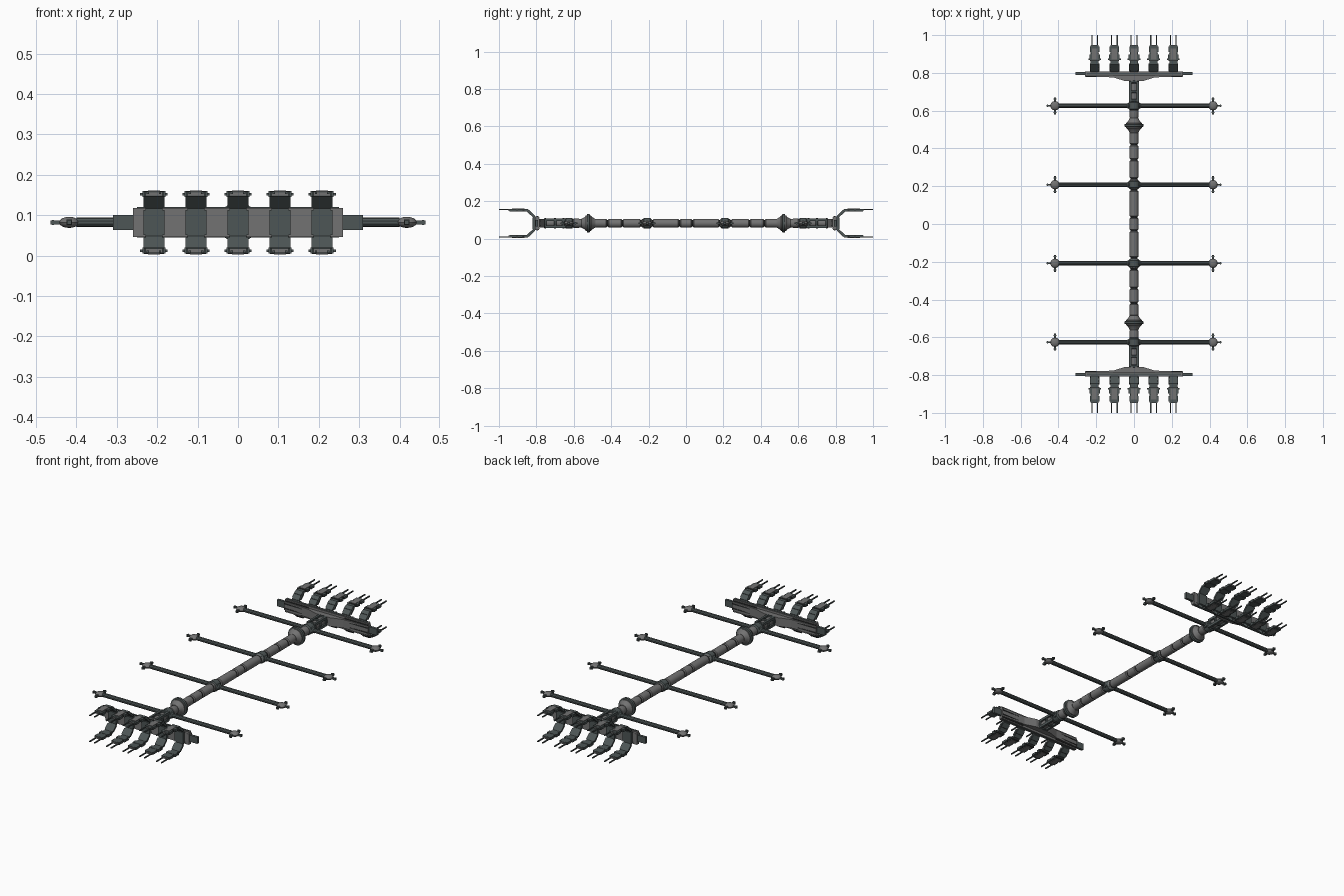
import bpy, bmesh, math
from mathutils import Matrix, Vector

if "Cube" in bpy.data.objects:
    bpy.data.objects.remove(bpy.data.objects["Cube"])

MID = 0.082  # height of the central axis; every part has its origin there


def material(name, colour):
    m = bpy.data.materials.new(name)
    m.use_nodes = True
    m.diffuse_color = (*colour, 1)
    m.node_tree.nodes["Principled BSDF"].inputs["Base Color"].default_value = (*colour, 1)
    return m


GREY = material("mid grey", (0.17, 0.17, 0.17))
SLATE = material("dark slate", (0.075, 0.092, 0.092))
DARK = material("charcoal", (0.035, 0.038, 0.038))


def finish(name, bm, mat, mirror="", smooth=False):
    """Turn a bmesh into an object, mirrored across the named axes."""
    bmesh.ops.recalc_face_normals(bm, faces=bm.faces)
    mesh = bpy.data.meshes.new(name)
    bm.to_mesh(mesh)
    bm.free()
    mesh.materials.append(mat)
    ob = bpy.data.objects.new(name, mesh)
    bpy.context.collection.objects.link(ob)
    ob.location.z = MID
    if mirror:
        mod = ob.modifiers.new("Mirror", "MIRROR")
        mod.use_axis = [a in mirror for a in "xyz"]
        mod.use_mirror_merge = False
    if smooth:
        bpy.ops.object.select_all(action="DESELECT")
        ob.select_set(True)
        bpy.context.view_layer.objects.active = ob
        bpy.ops.object.shade_smooth_by_angle(angle=math.radians(35))
    return ob


def add_box(bm, centre, size):
    bmesh.ops.create_cube(bm, size=1, matrix=Matrix.Translation(centre) @ Matrix.Diagonal((*size, 1)))


def boxes(name, parts, mat, mirror=""):
    bm = bmesh.new()
    for centre, size in parts:
        add_box(bm, centre, size)
    return finish(name, bm, mat, mirror)


def lathe(name, profile, mat, axis="y", offset=(0, 0, 0), mirror="", sides=16):
    """Capped turned shape; the profile holds (position along axis, radius)."""
    bm = bmesh.new()
    rings = []
    for pos, r in profile:
        ring = []
        for i in range(sides):
            a = 2 * math.pi * (i + 0.5) / sides
            u, v = r * math.cos(a), r * math.sin(a)
            p = (u, pos, v) if axis == "y" else (pos, u, v)
            ring.append(bm.verts.new(Vector(p) + Vector(offset)))
        rings.append(ring)
    for a, b in zip(rings, rings[1:]):
        for i in range(sides):
            j = (i + 1) % sides
            bm.faces.new((a[i], a[j], b[j], b[i]))
    bm.faces.new(rings[0])
    bm.faces.new(rings[-1])
    return finish(name, bm, mat, mirror, True)


def add_prism(bm, points, lo, hi, axis):
    """Extrude a flat outline: axis x takes (y, z) points, axis z takes (x, y)."""
    def at(p, d):
        return (d, *p) if axis == "x" else (*p, d)
    a = [bm.verts.new(at(p, lo)) for p in points]
    b = [bm.verts.new(at(p, hi)) for p in points]
    bm.faces.new(a)
    bm.faces.new(b)
    for i in range(len(a)):
        j = (i + 1) % len(a)
        bm.faces.new((a[i], a[j], b[j], b[i]))


# Spine: tube modules separated by grooves
joints = [-0.035, 0.035, 0.18, 0.24, 0.34, 0.42, 0.49]
for k, (a, b) in enumerate(zip(joints, joints[1:])):
    lathe(f"spine_module_{k}", [(a + .003, .019), (a + .007, .024), (b - .007, .024), (b - .003, .019)],
          GREY, mirror="y" if k else "")
lathe("spine_core", [(-.76, .018), (.76, .018)], DARK)

# Rotary flange between the spine and each end boom
lathe("flange_body", [(.485, .024), (.5, .032), (.508, .042), (.535, .042), (.543, .032), (.56, .024)],
      GREY, mirror="y", sides=20)
lathe("flange_rim", [(.513, .042), (.515, .05), (.528, .05), (.53, .042)], SLATE, mirror="y", sides=20)

# End boom: tube framed by rails and clamp rings
lathe("boom_tube", [(.56, .022), (.575, .025), (.6, .025), (.605, .021), (.76, .021)], GREY, mirror="y")
boxes("boom_rails", [((.02, .7, .019), (.012, .11, .014))], SLATE, "xyz")
for k, y in enumerate((.655, .7, .752)):
    lathe(f"boom_clamp_{k}", [(y - .007, .024), (y - .004, .028), (y + .004, .028), (y + .007, .024)],
          SLATE, mirror="y")

# Cross arms with collars and end pods
for name, y in (("inner", .208), ("outer", .626)):
    lathe(f"{name}_collar", [(y - .022, .023), (y - .016, .03), (y + .016, .03), (y + .022, .023)],
          SLATE, mirror="y", sides=12)
    lathe(f"{name}_arm", [(-.4, .0115), (.4, .0115)], SLATE, "x", (0, y, 0), "y", 10)
    lathe(f"{name}_arm_root", [(-.036, .012), (-.03, .017), (.03, .017), (.036, .012)],
          SLATE, "x", (0, y, 0), "y", 10)
    bm = bmesh.new()
    bmesh.ops.create_uvsphere(bm, u_segments=16, v_segments=8, radius=.025,
                              matrix=Matrix.Translation((.418, y, 0)) @ Matrix.Diagonal((1, 1, .55, 1)))
    finish(f"{name}_pod", bm, GREY, "xy", True)
    boxes(f"{name}_pod_pins", [((.44, y, 0), (.048, .009, .01)), ((.418, y, 0), (.011, .09, .01)),
                               ((.458, y, 0), (.006, .014, .012)), ((.418, y + .036, 0), (.014, .006, .014)),
                               ((.418, y - .036, 0), (.014, .006, .014))], SLATE, "xy")

# End brackets: long beam, swelling toward the boom, with slim end tabs
bm = bmesh.new()
half = [(.26, .808), (.26, .782), (.11, .776), (.045, .756)]
add_prism(bm, half + [(-x, y) for x, y in reversed(half)], -.024, .024, "z")
add_box(bm, (0, .797, 0), (.52, .02, .072))
finish("bracket_beam", bm, GREY, "y")
boxes("bracket_tabs", [((.283, .797, 0), (.054, .014, .037))], SLATE, "xy")
boxes("bracket_grooves", [((.185, .781, .013), (.145, .007, .005)),
                          ((.185, .786, .027), (.145, .005, .005))], DARK, "xyz")
boxes("bracket_edge_ribs", [((0, .795, .036), (.5, .008, .004))], SLATE, "yz")

# Claws: upper half of each C-shaped arm, mirrored down and to the other end
outline = [(.806, -.001), (.806, .04), (.845, .076), (.945, .076),
           (.945, .064), (.851, .064), (.819, .034), (.819, -.001)]
for k in range(-2, 3):
    x = k * .104
    bm = bmesh.new()
    add_prism(bm, outline, x - .021, x + .021, "x")
    add_prism(bm, [(.815, .044), (.842, .07), (.851, .063), (.824, .037)], x - .026, x + .026, "x")
    finish(f"claw_arm_{k + 3}", bm, SLATE, "yz")
    boxes(f"claw_root_{k + 3}", [((x, .813, 0), (.052, .018, .062))], SLATE, "y")
    boxes(f"claw_pads_{k + 3}", [((x, .885, .07), (.056, .024, .015)), ((x, .925, .07), (.05, .03, .013)),
                                 ((x, .872, .07), (.068, .007, .006))], GREY if k == 9 else SLATE, "yz")
    boxes(f"claw_hinge_{k + 3}", [((x, .866, .072), (.05, .006, .012)), ((x, .904, .072), (.044, .005, .012)),
                                  ((x, .83, .058), (.044, .005, .006))], DARK, "yz")
    # Twin prongs at each claw tip
    boxes(f"claw_prongs_{k + 3}", [((x + s * .015, .968, .073), (.006, .064, .006)) for s in (-1, 1)],
          SLATE, "yz")
    boxes(f"claw_tip_plate_{k + 3}", [((x, .9, .0775), (.03, .06, .004)), ((x, .946, .07), (.04, .004, .008))],
          GREY, "yz")
